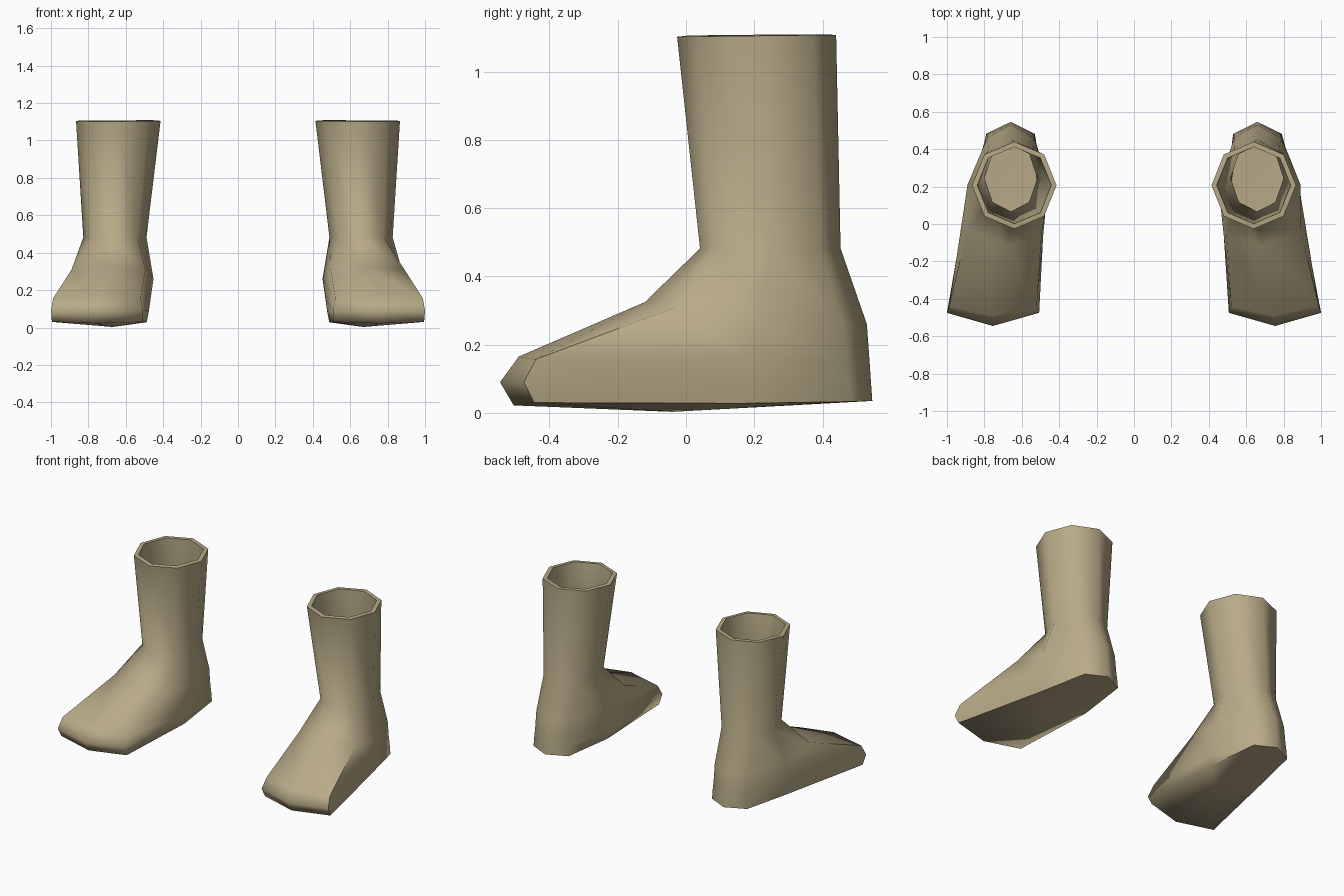
import bpy
import bmesh
import math

if "Cube" in bpy.data.objects:
    bpy.data.objects.remove(bpy.data.objects["Cube"])

tan = bpy.data.materials.new("tan_leather")
tan.diffuse_color = (0.48, 0.405, 0.245, 1)
tan.use_nodes = True
tan.node_tree.nodes["Principled BSDF"].inputs["Base Color"].default_value = tan.diffuse_color


def octagon(cx, cy, rx, ry, z, tilt=0.0):
    """Eight points, starting at the back and going round by the outer side."""
    pts = []
    for i in range(8):
        a = i * math.pi / 4
        pts.append((cx + rx * math.sin(a), cy + ry * math.cos(a),
                    z + tilt * math.cos(a)))
    return pts


# Cross-sections from the cuff down to the sole:
# back, back outer, outer, front outer, front, front inner, inner, back inner
SECTIONS = [
    octagon(0.64, 0.207, 0.226, 0.233, 1.105, 0.003),      # cuff
    octagon(0.658, 0.247, 0.169, 0.206, 0.482),            # ankle
    [(0.66, 0.53, 0.26), (0.785, 0.46, 0.26), (0.89, 0.21, 0.26),
     (0.89, -0.03, 0.31), (0.68, -0.12, 0.325), (0.495, -0.06, 0.31),
     (0.452, 0.20, 0.26), (0.535, 0.46, 0.26)],            # instep and heel top
    [(0.66, 0.538, 0.15), (0.785, 0.472, 0.15), (0.888, 0.17, 0.16),
     (0.988, -0.44, 0.157), (0.75, -0.49, 0.165), (0.52, -0.44, 0.157),
     (0.466, 0.15, 0.16), (0.535, 0.472, 0.15)],           # toe top
    [(0.66, 0.542, 0.09), (0.788, 0.478, 0.09), (0.88, 0.16, 0.09),
     (1.0, -0.475, 0.09), (0.755, -0.545, 0.09), (0.507, -0.475, 0.09),
     (0.476, 0.13, 0.09), (0.532, 0.478, 0.09)],           # toe tip
    [(0.66, 0.546, 0.035), (0.79, 0.482, 0.033), (0.86, 0.16, 0.028),
     (0.995, -0.445, 0.03), (0.75, -0.505, 0.022), (0.512, -0.445, 0.03),
     (0.488, 0.13, 0.028), (0.53, 0.482, 0.033)],          # sole edge
]
SOLE_LOW_POINT = (0.67, -0.04, 0.003)


def make_boot(name, side):
    bm = bmesh.new()
    rings = [[bm.verts.new((side * x, y, z)) for x, y, z in sec]
             for sec in SECTIONS]
    # Walls
    for upper, lower in zip(rings, rings[1:]):
        for i in range(8):
            j = (i + 1) % 8
            face = (upper[i], lower[i], lower[j], upper[j])
            bm.faces.new(face if side < 0 else face[::-1])
    # Sole, gently pointed under the ball of the foot
    x, y, z = SOLE_LOW_POINT
    low = bm.verts.new((side * x, y, z))
    for i in range(8):
        bm.faces.new((rings[-1][i], low, rings[-1][(i + 1) % 8]))
    bmesh.ops.recalc_face_normals(bm, faces=bm.faces[:])
    # Make sure the walls face outwards
    bm.normal_update()
    wall = rings[0][0].link_faces[0]
    if wall.normal.y < 0:
        bmesh.ops.reverse_faces(bm, faces=bm.faces[:])
    mesh = bpy.data.meshes.new(name)
    bm.to_mesh(mesh)
    bm.free()
    mesh.materials.append(tan)
    obj = bpy.data.objects.new(name, mesh)
    bpy.context.collection.objects.link(obj)

    # Leather thickness, giving the open cuff its rim
    shell = obj.modifiers.new("thickness", "SOLIDIFY")
    shell.thickness = 0.028
    shell.offset = -1
    bpy.ops.object.select_all(action="DESELECT")
    obj.select_set(True)
    bpy.context.view_layer.objects.active = obj
    bpy.ops.object.modifier_apply(modifier=shell.name)
    bpy.ops.object.shade_smooth_by_angle(angle=math.radians(75))


make_boot("right_boot", 1)
make_boot("left_boot", -1)
